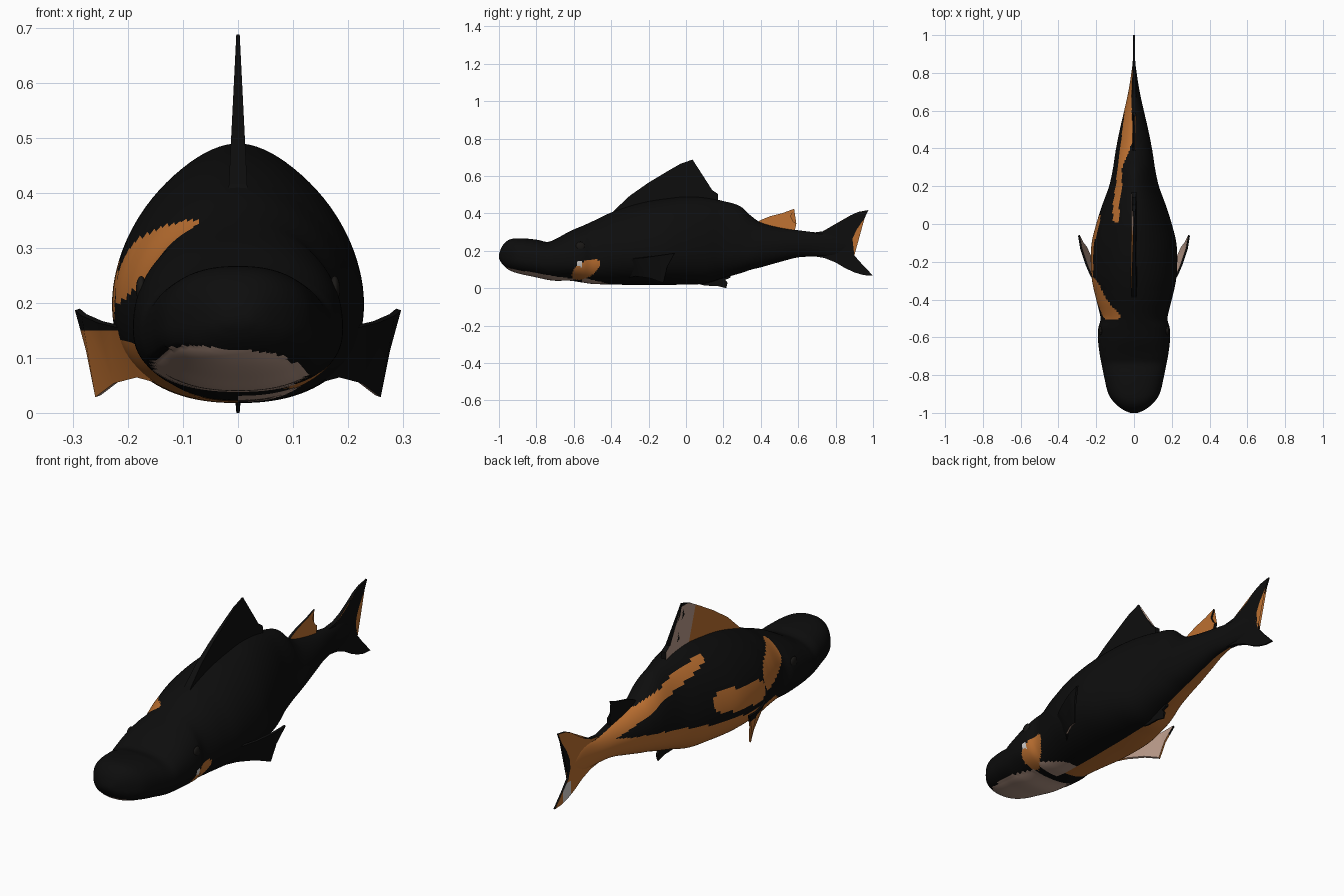
import bpy, bmesh, math
from mathutils import Vector

if "Cube" in bpy.data.objects:
    bpy.data.objects.remove(bpy.data.objects["Cube"])

MATS = []
for nm, c in [("black", (0.004, 0.004, 0.004)), ("orange", (0.50, 0.16, 0.03)),
              ("pale_pink", (0.48, 0.32, 0.25)), ("off_white", (0.65, 0.62, 0.60)),
              ("eye_dark", (0.01, 0.009, 0.008))]:
    m = bpy.data.materials.new(nm)
    m.diffuse_color = (*c, 1)
    m.use_nodes = True
    m.node_tree.nodes["Principled BSDF"].inputs["Base Color"].default_value = m.diffuse_color
    MATS.append(m)
BLACK, ORANGE, PINK, WHITE, EYE = range(5)


def finish(name, bm, rule, angle=40):
    """Colour faces by rule, write the mesh and shade it."""
    bmesh.ops.recalc_face_normals(bm, faces=bm.faces)
    bm.normal_update()
    for f in bm.faces:
        f.material_index = rule(f.calc_center_median(), f.normal)
    me = bpy.data.meshes.new(name)
    bm.to_mesh(me)
    bm.free()
    for m in MATS:
        me.materials.append(m)
    ob = bpy.data.objects.new(name, me)
    bpy.context.collection.objects.link(ob)
    bpy.ops.object.select_all(action='DESELECT')
    ob.select_set(True)
    bpy.context.view_layer.objects.active = ob
    bpy.ops.object.shade_smooth_by_angle(angle=math.radians(angle))
    return ob


def lerp(keys, y):
    """Piecewise linear lookup in (y, value) pairs."""
    if y <= keys[0][0]:
        return keys[0][1]
    for (a, va), (b, vb) in zip(keys, keys[1:]):
        if y <= b:
            return va + (vb - va) * (y - a) / (b - a)
    return keys[-1][1]


# Body stations: y, top z, bottom z, half width, z of widest point
ST = [(-1, .18, .16, .02, .17), (-.985, .222, .133, .055, .17), (-.95, .257, .1, .1, .165),
      (-.9, .267, .08, .135, .16), (-.8, .26, .058, .16, .15), (-.74, .248, .045, .172, .145),
      (-.7, .262, .04, .18, .15), (-.62, .305, .04, .19, .15), (-.55, .335, .03, .189, .16),
      (-.51, .353, .024, .178, .165), (-.48, .367, .022, .18, .17), (-.4, .405, .02, .2, .19),
      (-.3, .44, .018, .222, .2), (-.2, .465, .018, .229, .2), (-.1, .48, .018, .224, .2),
      (0, .49, .02, .2, .2), (.1, .485, .025, .168, .2), (.2, .466, .055, .132, .2),
      (.29, .438, .08, .112, .21), (.35, .385, .1, .103, .21), (.4, .352, .112, .095, .22),
      (.5, .325, .14, .075, .23), (.6, .31, .165, .052, .235), (.7, .298, .17, .03, .235),
      (.8, .29, .175, .014, .235), (.86, .25, .21, .006, .23)]


def station(y):
    """Smooth Hermite interpolation of the body stations."""
    i = max(k for k in range(len(ST) - 1) if ST[k][0] <= y)
    p, q = ST[i], ST[i + 1]
    o, r = ST[max(i - 1, 0)], ST[min(i + 2, len(ST) - 1)]
    h = q[0] - p[0]
    t = (y - p[0]) / h
    out = []
    for k in range(1, 5):
        m0 = (q[k] - o[k]) / (q[0] - o[0]) * h
        m1 = (r[k] - p[k]) / (r[0] - p[0]) * h
        out.append((2*t**3 - 3*t*t + 1) * p[k] + (t**3 - 2*t*t + t) * m0
                   + (3*t*t - 2*t**3) * q[k] + (t**3 - t*t) * m1)
    return out


def lip(x, y):
    return lerp([(-.95, .115), (-.8, .092), (-.6, .06)], y) - .1 * x


def body_rule(c, n):
    x, y, z = c
    # lower jaw
    if -.965 < y < -.6 and z < lip(x, y) and x < .155:
        return PINK
    # right gill flap and throat
    if x > 0:
        u, v = (y + .535) * .87 + (z - .1) * .5, (z - .1) * .87 - (y + .535) * .5
        if -.585 < y < -.56 and .115 < z < .145:
            return WHITE
        if (u / .085) ** 2 + (v / .042) ** 2 < 1:
            return ORANGE
        if -.56 < y < -.41 and z < .055 - (y + .54) * .25:
            return PINK
        return BLACK
    # left belly band, widening into the tail
    if y > -.5 and z < lerp([(-.5, .07), (-.4, .13), (.1, .165), (.5, .24), (.75, .3)], y):
        return ORANGE
    # left flank patches
    if ((y + .12) / .165) ** 4 + ((z - .235 - .12 * (y + .12)) / .052) ** 4 < 1:
        return ORANGE
    if ((y + .395) / .11) ** 4 + ((z - .275 + .25 * (y + .395)) / .06) ** 4 < 1:
        return ORANGE
    # left back stripe
    mid = lerp([(0, .45), (.2, .40), (.4, .322), (.6, .285), (.75, .26)], y)
    if y > .01 and abs(z - mid) < lerp([(0, .012), (.15, .028), (.6, .022)], y):
        return ORANGE
    return BLACK


# Body
bm = bmesh.new()
ROWS, SIDES = 260, 96
rings = []
for i in range(ROWS):
    s = i / (ROWS - 1)
    y = min(-1 + 1.86 * (s * .75 + .25 * s * s), .8599)
    zt, zb, w, zm = station(y)
    up = lerp([(-.7, 2.4), (-.35, 1.85)], y)
    ring = []
    for k in range(SIDES):
        a = 2 * math.pi * k / SIDES
        sx, cz = math.sin(a), math.cos(a)
        e = up if cz > 0 else 2.3
        x = w * math.copysign(abs(sx) ** (2 / e), sx) if abs(sx) > 1e-9 else 0
        h = abs(cz) ** (2 / e) if abs(cz) > 1e-9 else 0
        z = zm + (zt - zm) * h if cz > 0 else zm - (zm - zb) * h
        # jaw tucked in under the lip
        if -.965 < y < -.62 and z < lip(x, y):
            x *= .95
        ring.append(bm.verts.new((x, y, z)))
    rings.append(ring)
for a, b in zip(rings, rings[1:]):
    for k in range(SIDES):
        j = (k + 1) % SIDES
        bm.faces.new((a[k], a[j], b[j], b[k]))
bm.faces.new(rings[0])
bm.faces.new(rings[-1])
finish("body", bm, body_rule, 50)


def sheet(name, side_a, side_b, rule, cuts=()):
    """Thin fin between two matching outlines, cut along colour borders."""
    bm = bmesh.new()
    a = [bm.verts.new(p) for p in side_a]
    b = [bm.verts.new(p) for p in side_b]
    bm.faces.new(a)
    bm.faces.new(b[::-1])
    for k in range(len(a)):
        j = (k + 1) % len(a)
        bm.faces.new((a[k], b[k], b[j], a[j]))
    bmesh.ops.triangulate(bm, faces=bm.faces[:])
    for co, no in cuts:
        bmesh.ops.bisect_plane(bm, geom=bm.verts[:] + bm.edges[:] + bm.faces[:],
                               plane_co=co, plane_no=no)
    return finish(name, bm, rule, 30)


def median_fin(name, pts, thick, rule, cuts=()):
    """Upright fin on the centre line from (y, z) points."""
    L = [(-thick(y, z), y, z) for y, z in pts]
    R = [(thick(y, z), y, z) for y, z in pts]
    return sheet(name, L, R, rule, cuts)


# Dorsal fin: left side orange with a pale rear part
def dorsal_rule(c, n):
    if c.x > 0 or n.x > -.3:
        return BLACK
    if c.z > .672:
        return BLACK
    return PINK if (c.y + .04) + (c.z - .58) * .4 > 0 else ORANGE


median_fin("dorsal_fin",
           [(-.4, .395), (-.38, .42), (-.3, .495), (-.2, .565), (-.1, .625), (-.03, .665),
            (.035, .688), (.02, .63), (.05, .605), (.07, .58), (.065, .53), (.1, .515),
            (.14, .525), (.17, .505), (.17, .42), (-.35, .37)],
           lambda y, z: .003 + .05 * max(.69 - z, 0), dorsal_rule,
           [((0, -.04, .58), (0, 1, .4)), ((0, 0, .672), (0, 0, 1))])

# Rear dorsal fin: right side orange
median_fin("rear_dorsal_fin",
           [(.37, .345), (.4, .365), (.45, .385), (.52, .403), (.578, .425), (.56, .385),
            (.575, .355), (.59, .345), (.58, .3), (.4, .3)],
           lambda y, z: .003 + .06 * max(.42 - z, 0),
           lambda c, n: ORANGE if n.x > .3 else BLACK)


# Tail fin: left side orange with a white fleck
def tail_rule(c, n):
    if n.x > -.3:
        return BLACK
    return WHITE if .88 < c.y < .94 and c.z < .16 else ORANGE


median_fin("tail_fin",
           [(.66, .295), (.73, .304), (.78, .325), (.83, .355), (.88, .39), (.92, .408),
            (.975, .418), (.955, .375), (.915, .32), (.89, .265), (.885, .22), (.9, .175),
            (.94, .13), (1, .067), (.95, .07), (.9, .085), (.85, .108), (.8, .138),
            (.74, .162), (.66, .175)],
           lambda y, z: .004 + .03 * max(.95 - y, 0), tail_rule,
           [((0, .88, 0), (0, 1, 0)), ((0, .94, 0), (0, 1, 0)), ((0, 0, .16), (0, 0, 1))])

# Anal fin
median_fin("anal_fin",
           [(.04, .03), (.1, .014), (.17, .012), (.215, 0), (.222, .03), (.21, .045),
            (.235, .055), (.25, .09), (.1, .07)],
           lambda y, z: .003 + .08 * z, lambda c, n: BLACK)

# Pectoral fins: pale inside, black outside on the right, mostly orange on the left
PEC = [(.19, -.33, .15), (.228, -.27, .16), (.25, -.22, .165), (.28, -.13, .178), (.292, -.06, .188),
       (.272, -.1, .115), (.255, -.12, .03), (.222, -.19, .055), (.18, -.27, .066),
       (.12, -.33, .05), (.11, -.36, .08)]
for side, label in ((1, "right"), (-1, "left")):
    def pec_rule(c, n, s=side):
        if n.x * s < 0 and abs(n.x) > .3:
            return PINK
        return ORANGE if s < 0 and c.z < .15 else BLACK
    off = Vector((.9, -.3, -.3)).normalized() * .005
    sheet("pectoral_fin_" + label,
          [Vector(((p[0] + off.x) * side, p[1] + off.y, p[2] + off.z)) for p in PEC],
          [Vector(((p[0] - off.x) * side, p[1] - off.y, p[2] - off.z)) for p in PEC],
          pec_rule, [((0, 0, .15), (0, 0, 1))])

    # Eyes
    bm = bmesh.new()
    bmesh.ops.create_uvsphere(bm, u_segments=24, v_segments=12, radius=.024)
    for v in bm.verts:
        v.co = Vector((v.co.x * .4 + side * .176, v.co.y - .565, v.co.z + .225))
    finish("eye_" + label, bm, lambda c, n: EYE)
